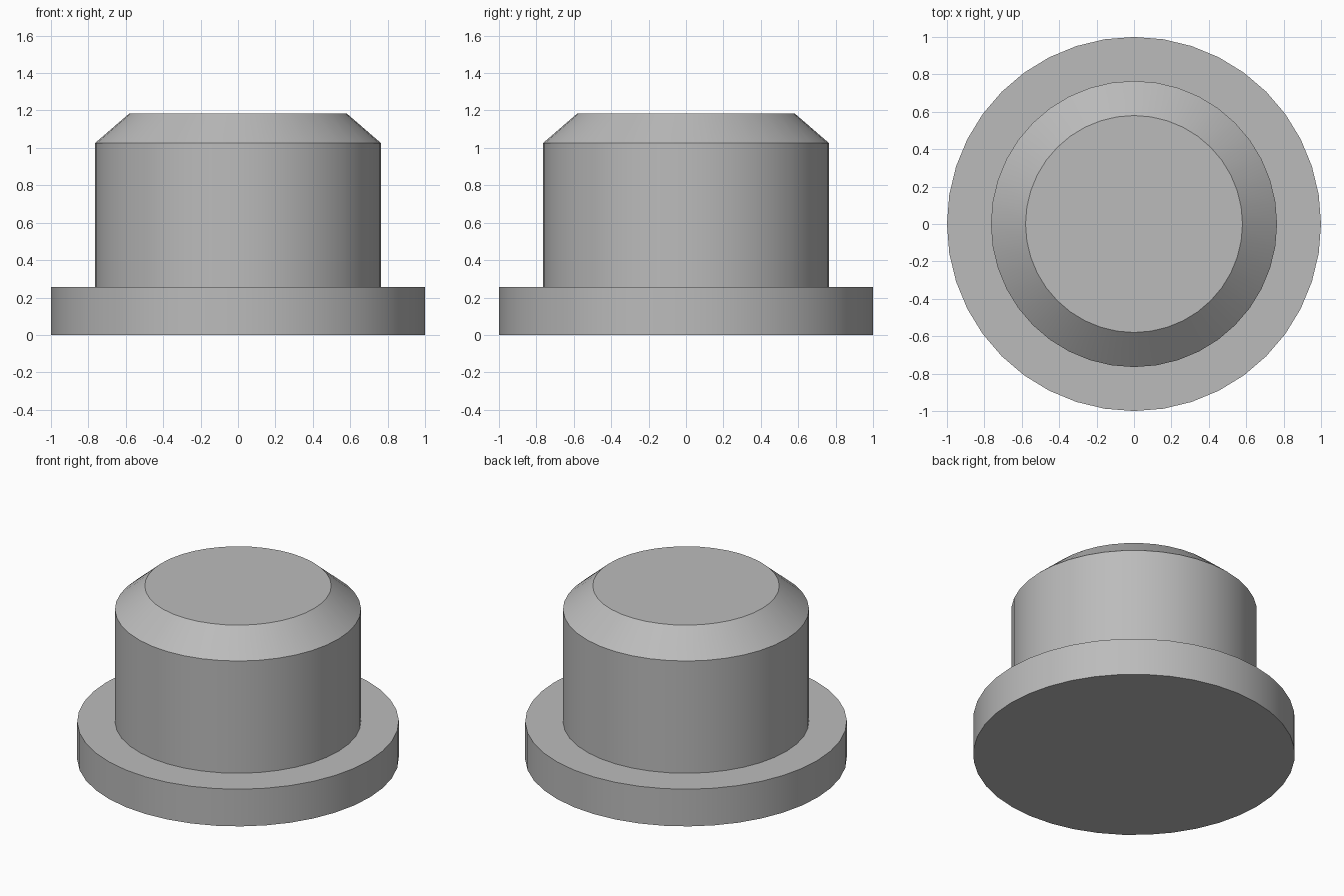
import bpy, bmesh, math

SIDES = 40

cube = bpy.data.objects.get("Cube")
if cube:
    bpy.data.objects.remove(cube, do_unlink=True)

grey = bpy.data.materials.new("plain_grey")
grey.use_nodes = True
colour = (0.5, 0.5, 0.5, 1)
grey.diffuse_color = colour
grey.node_tree.nodes["Principled BSDF"].inputs["Base Color"].default_value = colour

# Flange, straight body and chamfered top as one turned profile (radius, height)
profile = [(1.0, 0.0), (1.0, 0.255), (0.765, 0.255), (0.765, 1.025), (0.58, 1.185)]

bm = bmesh.new()
rings = []
for radius, height in profile:
    angles = [2 * math.pi * i / SIDES for i in range(SIDES)]
    rings.append([bm.verts.new((radius * math.cos(a), radius * math.sin(a), height))
                  for a in angles])
for lower, upper in zip(rings, rings[1:]):
    for i in range(SIDES):
        j = (i + 1) % SIDES
        bm.faces.new((lower[i], lower[j], upper[j], upper[i]))

# Flat end caps
bm.faces.new(rings[0][::-1])
bm.faces.new(rings[-1])

mesh = bpy.data.meshes.new("flanged_plug")
bm.to_mesh(mesh)
bm.free()
mesh.materials.append(grey)
plug = bpy.data.objects.new("flanged_plug", mesh)
bpy.context.collection.objects.link(plug)

# Smooth round walls with crisp rims
bpy.ops.object.select_all(action="DESELECT")
plug.select_set(True)
bpy.context.view_layer.objects.active = plug
bpy.ops.object.shade_smooth_by_angle(angle=math.radians(30))
